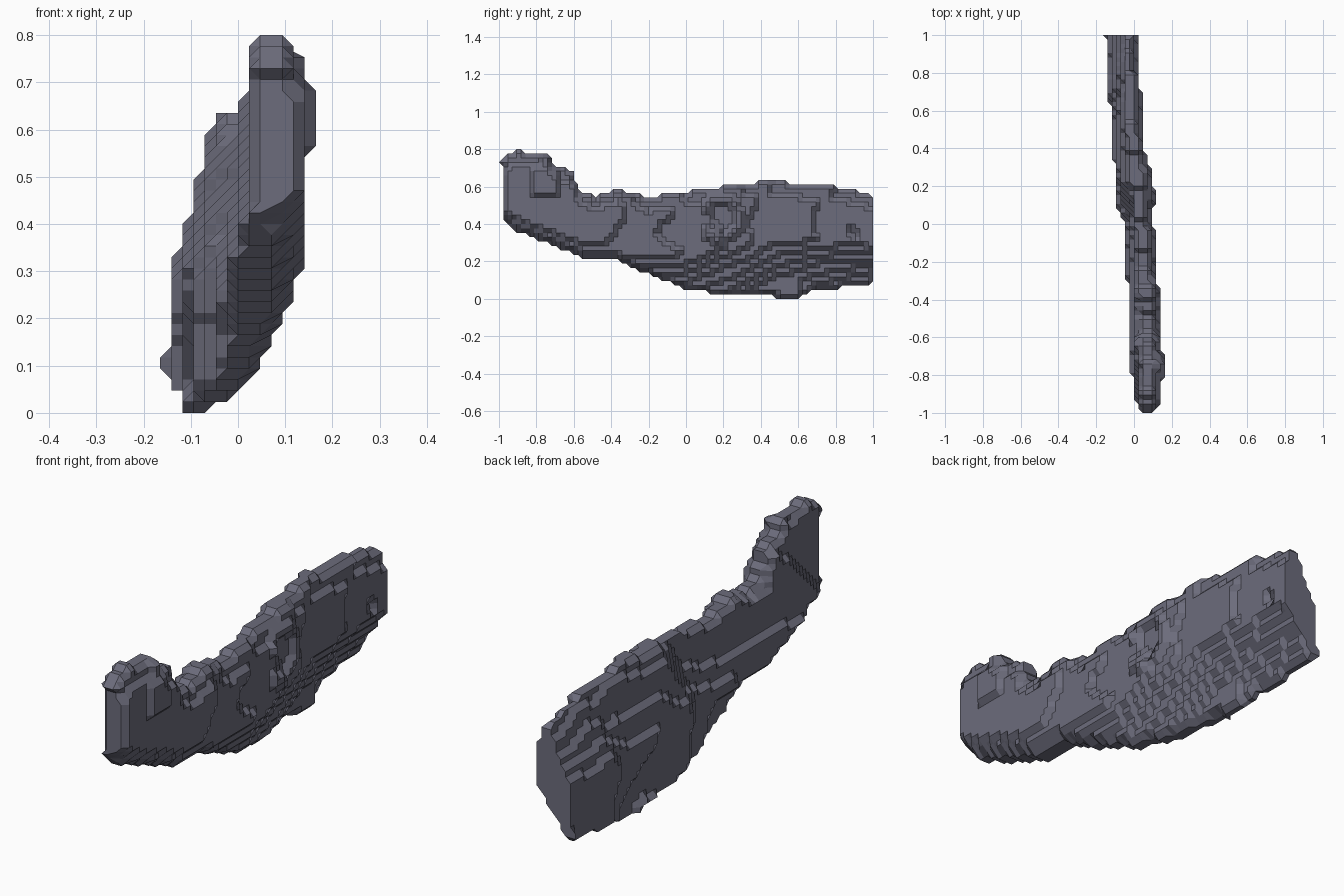
import bpy
import bmesh
from mathutils import Vector, noise

if "Cube" in bpy.data.objects:
    bpy.data.objects.remove(bpy.data.objects["Cube"], do_unlink=True)

STEP = 2 / 85
COLS, ROWS = 86, 35

# Outline and side profiles, each a run of (y, value) points
TOP = [(-1, .74), (-.98, .75), (-.9, .8), (-.85, .78), (-.73, .78), (-.7, .71), (-.6, .68),
       (-.57, .58), (-.48, .55), (-.37, .59), (-.2, .54), (-.05, .57), (.15, .59), (.3, .62),
       (.5, .63), (.66, .6), (.8, .6), (.95, .57), (1, .55)]
BOTTOM = [(-1, .73), (-.976, .42), (-.9, .36), (-.72, .29), (-.55, .22), (-.35, .2), (-.2, .13),
          (0, .05), (.25, .02), (.4, .03), (.5, 0), (.6, 0), (.7, .05), (.97, .07), (1, .09)]
RIGHT = [(-1, .135), (-.8, .14), (-.65, .14), (-.5, .137), (-.2, .115), (.1, .09),
         (.35, .065), (.55, .045), (.85, .02), (1, .015)]
LEFT = [(-1, 0), (-.8, -.015), (-.4, -.025), (0, -.04), (.1, -.09), (.6, -.11), (.7, -.135), (1, -.15)]
KNEE = [(-1, .48), (-.5, .29), (-.2, .24), (0, .24), (.5, .34), (1, .28)]
DROP = [(-1, .06), (-.5, .045), (0, .07), (.5, .13), (1, .14)]
LEAN = [(-1, .03), (.6, .045), (1, .11)]


def at(curve, y):
    """Straight-line value of a profile at y."""
    for (a, u), (b, v) in zip(curve, curve[1:]):
        if y <= b:
            return u + (v - u) * max(0, y - a) / (b - a)
    return curve[-1][1]


def place(i, j):
    return i * STEP - 1, j * STEP


def inside(i, j):
    y = place(i, j)[0]
    return 0 <= i < COLS and round(at(BOTTOM, y) / STEP) <= j <= round(at(TOP, y) / STEP)


def sides(i, j):
    """Terraced left and right surface positions."""
    y, z = place(i, j)
    top, low, knee = at(TOP, y), at(BOTTOM, y), at(KNEE, y)
    # Terraces on the left slant backwards in the upper half
    right, left = at(RIGHT, y), at(LEFT, y - .6 * max(0, z - .35))
    if z < knee:
        right -= at(DROP, y) * min(1, (knee - z) / max(knee - low, STEP))
    left += at(LEAN, y) * min(1, max(0, (z - .3) / max(top - .3, STEP)))
    if top - z < .07:
        right -= .015
    # Swollen cheek of the raised front end
    if -.83 < y < -.68 and .56 < z < .69:
        right += .025
    # Raised arc on the right side
    reach = ((y - .18) ** 2 + (z - .43) ** 2) ** .5
    if .08 < reach < .13 and y > .1:
        right += .02
    right += .012 * noise.noise(Vector((1, y * 4, z * 6)))
    left += .016 * noise.noise(Vector((5, y * 4, z * 6)))
    a, b = round(left / STEP), round(right / STEP)
    return max(-7, a), min(7, max(b, a + 2))


# Outline cells, with corner triangles where three corners lie inside
cells = []
for i in range(COLS - 1):
    for j in range(ROWS):
        ring = [(i, j), (i + 1, j), (i + 1, j + 1), (i, j + 1)]
        kept = [p for p in ring if inside(*p)]
        if len(kept) >= 3:
            cells.append(kept)

edges = {(c[k], c[(k + 1) % len(c)]) for c in cells for k in range(len(c))}
border = [(p, q) for p, q in edges if (q, p) not in edges]
rim = {p for pair in border for p in pair}

# Two terraced sheets joined by a chamfered rim, with a flat cut back end
bm = bmesh.new()
right_verts, left_verts = {}, {}
for p in sorted({p for c in cells for p in c}):
    y, z = place(*p)
    a, b = sides(*p)
    if p in rim and p[0] < COLS - 1:
        if b - a >= 4:
            a, b = a + 1, b - 1
        else:
            b -= 1
    left_verts[p] = bm.verts.new((a * STEP, y, z))
    right_verts[p] = bm.verts.new((b * STEP, y, z))

for c in cells:
    bm.faces.new([right_verts[p] for p in c])
    bm.faces.new([left_verts[p] for p in reversed(c)])
for p, q in border:
    bm.faces.new([right_verts[q], right_verts[p], left_verts[p], left_verts[q]])
bmesh.ops.recalc_face_normals(bm, faces=bm.faces)

mesh = bpy.data.meshes.new("terraced_slab")
bm.to_mesh(mesh)
bm.free()
slab = bpy.data.objects.new("terraced_slab", mesh)
bpy.context.collection.objects.link(slab)

# Slate grey material
colour = (.15, .15, .2, 1)
slate = bpy.data.materials.new("slate_grey")
slate.use_nodes = True
slate.diffuse_color = colour
slate.node_tree.nodes["Principled BSDF"].inputs["Base Color"].default_value = colour
mesh.materials.append(slate)
